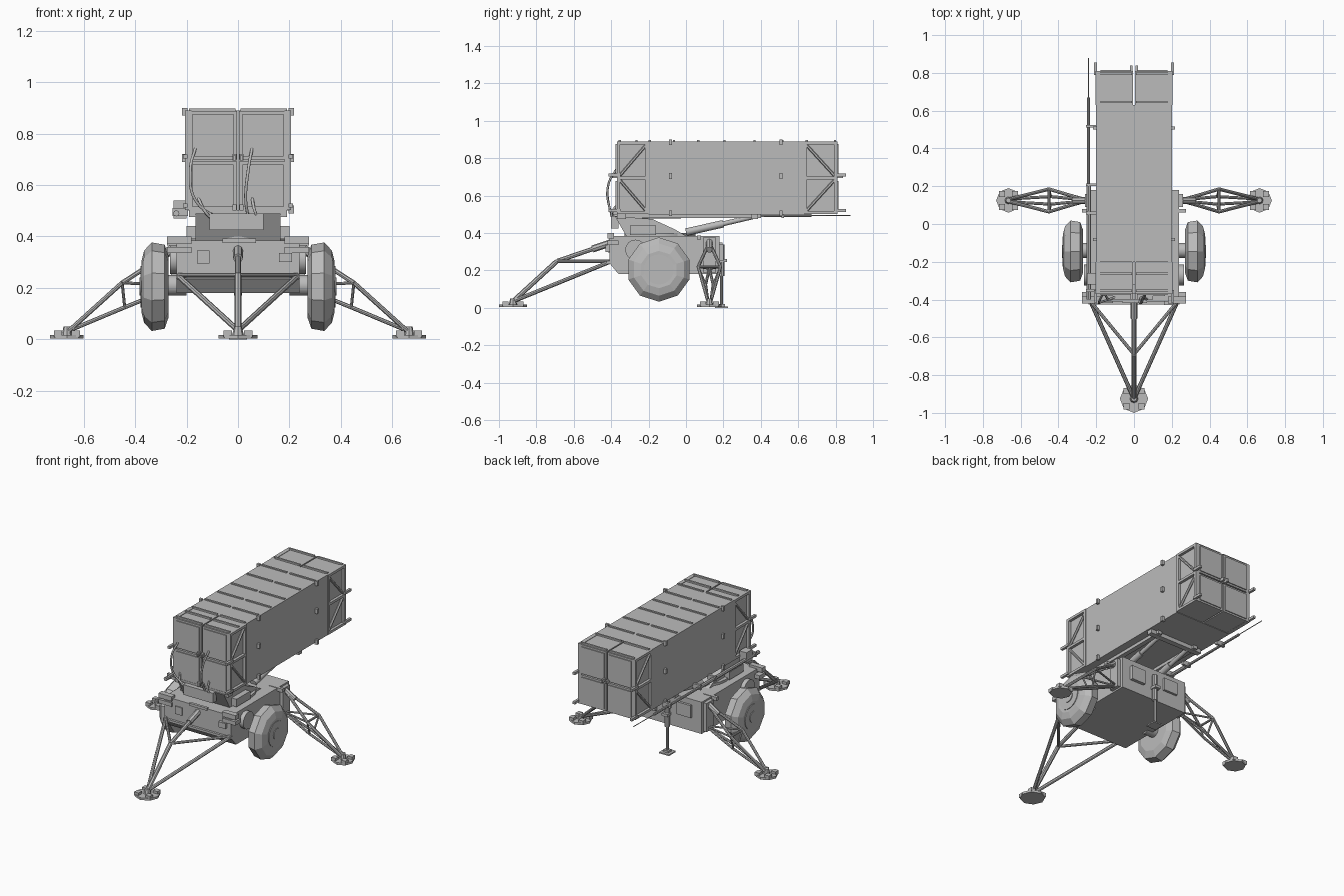
import bpy, bmesh, math
from mathutils import Vector, Matrix

if "Cube" in bpy.data.objects:
    bpy.data.objects.remove(bpy.data.objects["Cube"], do_unlink=True)

GREY = (0.5, 0.5, 0.5, 1)
paint = bpy.data.materials.new("grey_paint")
paint.diffuse_color = GREY
paint.use_nodes = True
paint.node_tree.nodes["Principled BSDF"].inputs["Base Color"].default_value = GREY


def finish(name, bm, smooth=False):
    bmesh.ops.recalc_face_normals(bm, faces=bm.faces)
    mesh = bpy.data.meshes.new(name)
    bm.to_mesh(mesh)
    bm.free()
    mesh.materials.append(paint)
    ob = bpy.data.objects.new(name, mesh)
    bpy.context.collection.objects.link(ob)
    if smooth:
        bpy.ops.object.select_all(action='DESELECT')
        ob.select_set(True)
        bpy.context.view_layer.objects.active = ob
        bpy.ops.object.shade_smooth_by_angle(angle=math.radians(40))
    return ob


def add_box(bm, x0, x1, y0, y1, z0, z1):
    size = Matrix.Diagonal((x1 - x0, y1 - y0, z1 - z0, 1))
    mid = Matrix.Translation(((x0 + x1) / 2, (y0 + y1) / 2, (z0 + z1) / 2))
    bmesh.ops.create_cube(bm, size=1, matrix=mid @ size)


def add_rod(bm, a, b, r, sides=8, r2=None):
    a, b = Vector(a), Vector(b)
    turn = (b - a).to_track_quat('Z', 'Y').to_matrix().to_4x4()
    bmesh.ops.create_cone(bm, cap_ends=True, segments=sides, radius1=r, radius2=r if r2 is None else r2,
                          depth=(b - a).length, matrix=Matrix.Translation((a + b) / 2) @ turn)


def boxes(name, items):
    bm = bmesh.new()
    for item in items:
        add_box(bm, *item)
    return finish(name, bm)


def rods(name, items, sides=8):
    bm = bmesh.new()
    for a, b, r in items:
        add_rod(bm, a, b, r, sides)
    return finish(name, bm, True)


def side_profile(name, points, half_width):
    # Extrude a (y, z) outline across x
    bm = bmesh.new()
    face = bm.faces.new([bm.verts.new((-half_width, y, z)) for y, z in points])
    new = bmesh.ops.extrude_face_region(bm, geom=[face])["geom"]
    bmesh.ops.translate(bm, vec=(2 * half_width, 0, 0), verts=[v for v in new if isinstance(v, bmesh.types.BMVert)])
    return finish(name, bm)


def foot_pad(name, x, y, r):
    bm = bmesh.new()
    add_rod(bm, (x, y, 0.004), (x, y, 0.018), r)
    add_rod(bm, (x, y, 0.018), (x, y, 0.05), r * 0.3, 8, r * 0.2)
    for i in range(4):
        a = math.pi / 4 + i * math.pi / 2
        cx, cy = x + r * 0.75 * math.cos(a), y + r * 0.75 * math.sin(a)
        add_box(bm, cx - 0.016, cx + 0.016, cy - 0.016, cy + 0.016, 0.01, 0.034)
    return finish(name, bm)


# Launcher box: solid middle with four separate canister ends
boxes("launcher_core", [(-0.202, 0.2, -0.2, 0.63, 0.5, 0.89)])
for name, y0, y1, end in (("front", -0.37, -0.2, -1), ("rear", 0.63, 0.81, 1)):
    boxes(name + "_canisters", [(x, x + 0.184, y0, y1, z, z + 0.188)
                                for x in (-0.188, 0.004) for z in (0.503, 0.699)])
    bm = bmesh.new()
    for s in (-1, 1):
        x0, x1 = sorted((s * 0.18, s * 0.205))
        for z in (0.502, 0.687, 0.874):
            add_box(bm, x0, x1, y0, y1, z, z + 0.016)
        for y in (y0, y1 - 0.018):
            add_box(bm, x0, x1, y, y + 0.018, 0.502, 0.89)
        for z in (0.515, 0.7):
            ends = (z, z + 0.175) if end * (1 if z > 0.6 else -1) < 0 else (z + 0.175, z)
            add_rod(bm, (s * 0.195, y0 + 0.01, ends[0]), (s * 0.195, y1 - 0.01, ends[1]), 0.008, 6)
        # Corner pins
        y = y1 if end > 0 else y0
        for z in (0.52, 0.71):
            add_box(bm, s * 0.205 - 0.008, s * 0.205 + 0.008, *sorted((y - end * 0.02, y + end * 0.045)), z - 0.008, z + 0.008)
        add_box(bm, s * 0.014 - 0.006, s * 0.014 + 0.006, *sorted((y, y + end * 0.03)), 0.695, 0.715)
    finish(name + "_end_frame", bm)

# Raised door panels on both ends of each canister
boxes("canister_doors", [(x, x + 0.16, y, y + 0.008, z, z + 0.165)
                         for x in (-0.177, 0.017) for y in (-0.376, 0.808) for z in (0.514, 0.71)])
# Straps, top seams and side brackets
boxes("top_ribs", [(x, x + 0.18, y, y + 0.012, 0.886, 0.897)
                   for x in (-0.19, 0.01) for y in (-0.36, -0.27, -0.2, -0.07, 0.06, 0.2, 0.36, 0.51, 0.64, 0.79)])
boxes("side_brackets", [(s * 0.207 - 0.01, s * 0.207 + 0.01, y, y + 0.016, z, z + 0.03)
                        for s in (-1, 1) for y in (-0.09, 0.5) for z in (0.49, 0.69, 0.87)])
boxes("front_latches", [(x, x + 0.016, -0.39, -0.37, z, z + 0.025)
                        for x in (-0.022, 0.006) for z in (0.5, 0.695)])

# Cradle under the launcher
boxes("cradle_beams", [(-0.15, -0.12, -0.36, 0.4, 0.48, 0.502), (0.12, 0.15, -0.36, 0.4, 0.48, 0.502),
                       (-0.19, 0.19, 0.35, 0.385, 0.475, 0.502), (-0.19, 0.19, -0.37, -0.32, 0.475, 0.502)])
side_profile("turret", [(-0.38, 0.49), (-0.32, 0.385), (0.0, 0.385), (-0.06, 0.42), (-0.18, 0.475)], 0.165)
boxes("turret_side_boxes", [(-0.2, -0.15, -0.3, -0.16, 0.39, 0.44), (0.15, 0.2, -0.3, -0.16, 0.39, 0.44),
                            (-0.25, -0.2, -0.32, -0.26, 0.47, 0.54), (-0.11, 0.1, -0.4, -0.36, 0.425, 0.49)])
rods("turret_ring", [((0, -0.14, 0.38), (0, -0.14, 0.4), 0.19)], 24)
for s, side in ((-1, "right"), (1, "left")):
    rods(side + "_lift_ram", [((s * 0.11, 0.0, 0.405), (s * 0.11, 0.2, 0.45), 0.02),
                              ((s * 0.11, 0.2, 0.45), (s * 0.11, 0.37, 0.49), 0.013)], 12)

# Trailer body
side_profile("trailer_body", [(-0.41, 0.385), (-0.41, 0.24), (-0.36, 0.18), (0.18, 0.18), (0.18, 0.385)], 0.238)
boxes("body_fittings", [(-0.16, -0.11, -0.417, -0.4, 0.295, 0.345), (0.16, 0.21, -0.43, -0.4, 0.3, 0.335),
                        (-0.06, 0.07, -0.417, -0.4, 0.375, 0.392), (-0.24, 0.24, -0.425, -0.4, 0.235, 0.25),
                        (-0.17, -0.07, 0.17, 0.195, 0.27, 0.35), (0.08, 0.18, 0.17, 0.2, 0.25, 0.34),
                        (-0.02, 0.02, 0.16, 0.22, 0.245, 0.262)])
for s, side in ((-1, "right"), (1, "left")):
    boxes(side + "_side_boxes", [tuple(sorted((s * 0.18, s * 0.275))) + span for span in
                                 ((0.06, 0.08, 0.365, 0.388), (-0.42, -0.385, 0.37, 0.4), (-0.42, -0.36, 0.335, 0.36))])
    rods(side + "_side_drum", [((s * 0.2, -0.27, 0.31), (s * 0.265, -0.27, 0.31), 0.055)], 16)
    rods(side + "_axle", [((s * 0.2, -0.14, 0.21), (s * 0.3, -0.14, 0.21), 0.04)], 16)

    # Wheel: ten-sided tyre turned from a profile, with a stepped hub
    bm = bmesh.new()
    prof = [(0.27, 0.0), (0.27, 0.12), (0.285, 0.163), (0.335, 0.172), (0.365, 0.14), (0.375, 0.1), (0.37, 0.0)]
    verts = [bm.verts.new((s * x, 0, r)) for x, r in prof]
    edges = [bm.edges.new(pair) for pair in zip(verts, verts[1:])]
    bmesh.ops.spin(bm, geom=verts + edges, cent=(0, 0, 0), axis=(1, 0, 0), angle=math.tau, steps=10)
    bmesh.ops.remove_doubles(bm, verts=bm.verts, dist=0.0005)
    bmesh.ops.translate(bm, vec=(0, -0.145, 0.205), verts=bm.verts)
    finish(side + "_tyre", bm)
    rods(side + "_hub", [((s * 0.36, -0.145, 0.205), (s * 0.378, -0.145, 0.205), 0.08),
                         ((s * 0.37, -0.145, 0.205), (s * 0.382, -0.145, 0.205), 0.035)], 24)

    # Side outrigger: diamond-shaped truss
    pad, top, low = (s * 0.655, 0.125, 0.035), (s * 0.25, 0.125, 0.35), (s * 0.23, 0.125, 0.21)
    struts = [((s * 0.24, 0.125, 0.36), (s * 0.32, 0.125, 0.31), 0.018)]
    for d in (-1, 1):
        knee = (s * 0.45, 0.125 + d * 0.06, 0.22)
        mid = (s * 0.44, 0.125 + d * 0.02, 0.125)
        foot = (pad[0], pad[1] + d * 0.008, pad[2])
        struts += [(top, knee, 0.009), (knee, foot, 0.009), (low, mid, 0.008), (mid, foot, 0.008), (knee, mid, 0.006)]
        struts.append((low, knee, 0.006))
    struts.append(((s * 0.45, 0.065, 0.22), (s * 0.45, 0.185, 0.22), 0.007))
    rods(side + "_outrigger", struts)
    boxes(side + "_outrigger_mount", [tuple(sorted((s * 0.22, s * 0.26))) + (0.09, 0.16, 0.19, 0.375)])
    foot_pad(side + "_foot_pad", s * 0.665, 0.125, 0.065)

# Front outrigger
foot, knee = (0, -0.925, 0.035), (0, -0.69, 0.25)
struts = [(foot, knee, 0.013), (knee, (0, -0.41, 0.345), 0.012), ((0, -0.5, 0.315), (0, -0.39, 0.352), 0.019)]
for s in (-1, 1):
    struts += [(foot, (s * 0.23, -0.41, 0.245), 0.011), (knee, (s * 0.23, -0.41, 0.25), 0.009)]
rods("front_outrigger", struts)
foot_pad("front_foot_pad", 0, -0.925, 0.075)

# Rear jack
rods("rear_jack", [((0, 0.19, 0.01), (0, 0.19, 0.32), 0.009), ((0, 0.19, 0.17), (0, 0.19, 0.34), 0.016)])
boxes("rear_jack_foot", [(-0.035, 0.035, 0.155, 0.225, 0, 0.008), (-0.018, 0.018, 0.172, 0.208, 0.008, 0.02)])

# Stowed antenna mast along the right side
rods("antenna_mast", [((-0.24, -0.4, 0.49), (-0.24, 0.2, 0.492), 0.012), ((-0.24, 0.2, 0.492), (-0.24, 0.67, 0.494), 0.008),
                      ((-0.24, 0.67, 0.494), (-0.24, 0.88, 0.495), 0.0025)])
boxes("mast_clips", [(-0.255, -0.195, y, y + 0.015, 0.48, 0.51) for y in (-0.36, 0.05, 0.2, 0.51)])

# Cables hanging on the front
paths = [[(-0.165, -0.37, 0.745), (-0.185, -0.415, 0.66), (-0.165, -0.41, 0.54), (-0.05, -0.37, 0.455)],
         [(0.055, -0.37, 0.745), (0.04, -0.415, 0.66), (0.03, -0.41, 0.54), (0.045, -0.37, 0.455)],
         [(-0.155, -0.37, 0.55), (-0.13, -0.4, 0.5), (-0.09, -0.37, 0.455)],
         [(0.055, -0.37, 0.55), (0.065, -0.4, 0.5), (0.085, -0.37, 0.455)]]
for i, path in enumerate(paths):
    curve = bpy.data.curves.new("front_cable", 'CURVE')
    curve.dimensions = '3D'
    curve.bevel_depth = 0.006
    curve.bevel_resolution = 1
    curve.resolution_u = 6
    spline = curve.splines.new('BEZIER')
    spline.bezier_points.add(len(path) - 1)
    for p, co in zip(spline.bezier_points, path):
        p.co = co
        p.handle_left_type = p.handle_right_type = 'AUTO'
    curve.materials.append(paint)
    bpy.context.collection.objects.link(bpy.data.objects.new("front_cable_%d" % (i + 1), curve))
